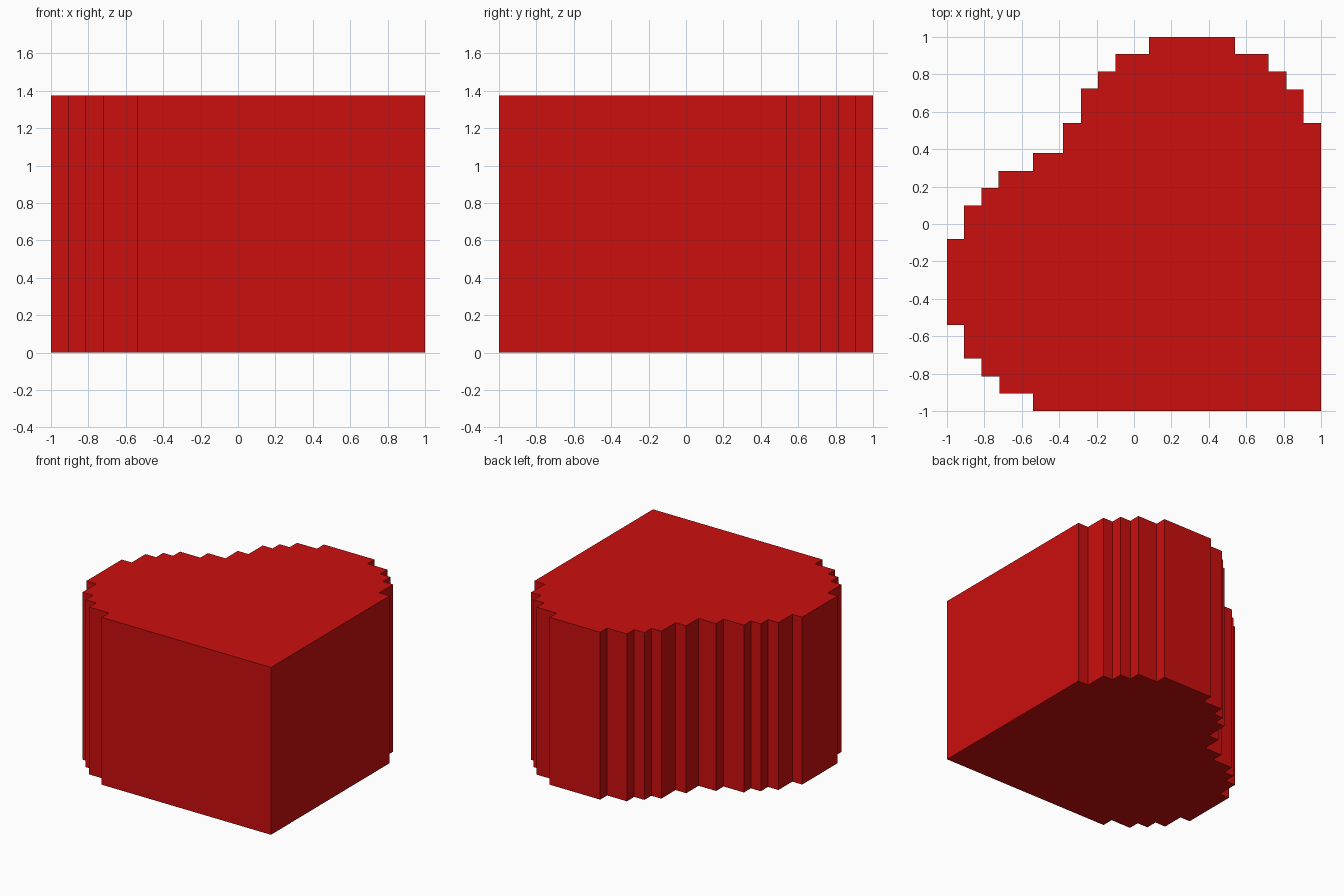
import bpy
import bmesh

if "Cube" in bpy.data.objects:
    bpy.data.objects.remove(bpy.data.objects["Cube"])

HEIGHT = 1.375

# One lobe of the stepped heart, from the right side round to the notch
lobe = [(1, .54), (.905, .54), (.905, .72), (.815, .72), (.815, .815), (.72, .815),
        (.72, .91), (.54, .91), (.54, 1), (.08, 1), (.08, .91), (-.10, .91),
        (-.10, .815), (-.193, .815), (-.193, .725), (-.283, .725), (-.283, .54),
        (-.38, .54)]

# Mirror the lobe across the diagonal, joining at the tip and the notch
other_lobe = [(-y, -x) for x, y in reversed(lobe)]
outline = [(1, -1)] + lobe + [(-.38, .38)] + other_lobe

# Extrude the outline into a solid block
bm = bmesh.new()
base = bm.faces.new([bm.verts.new((x, y, 0)) for x, y in outline])
top = bmesh.ops.extrude_face_region(bm, geom=[base], use_keep_orig=True)["geom"]
bmesh.ops.translate(bm, vec=(0, 0, HEIGHT),
                    verts=[v for v in top if isinstance(v, bmesh.types.BMVert)])
bmesh.ops.recalc_face_normals(bm, faces=bm.faces)
mesh = bpy.data.meshes.new("stepped_heart")
bm.to_mesh(mesh)
bm.free()

# Red finish
red = bpy.data.materials.new("red")
red.diffuse_color = (0.6, 0.0045, 0.0045, 1)
red.use_nodes = True
red.node_tree.nodes["Principled BSDF"].inputs["Base Color"].default_value = red.diffuse_color
mesh.materials.append(red)

heart = bpy.data.objects.new("stepped_heart", mesh)
bpy.context.collection.objects.link(heart)
